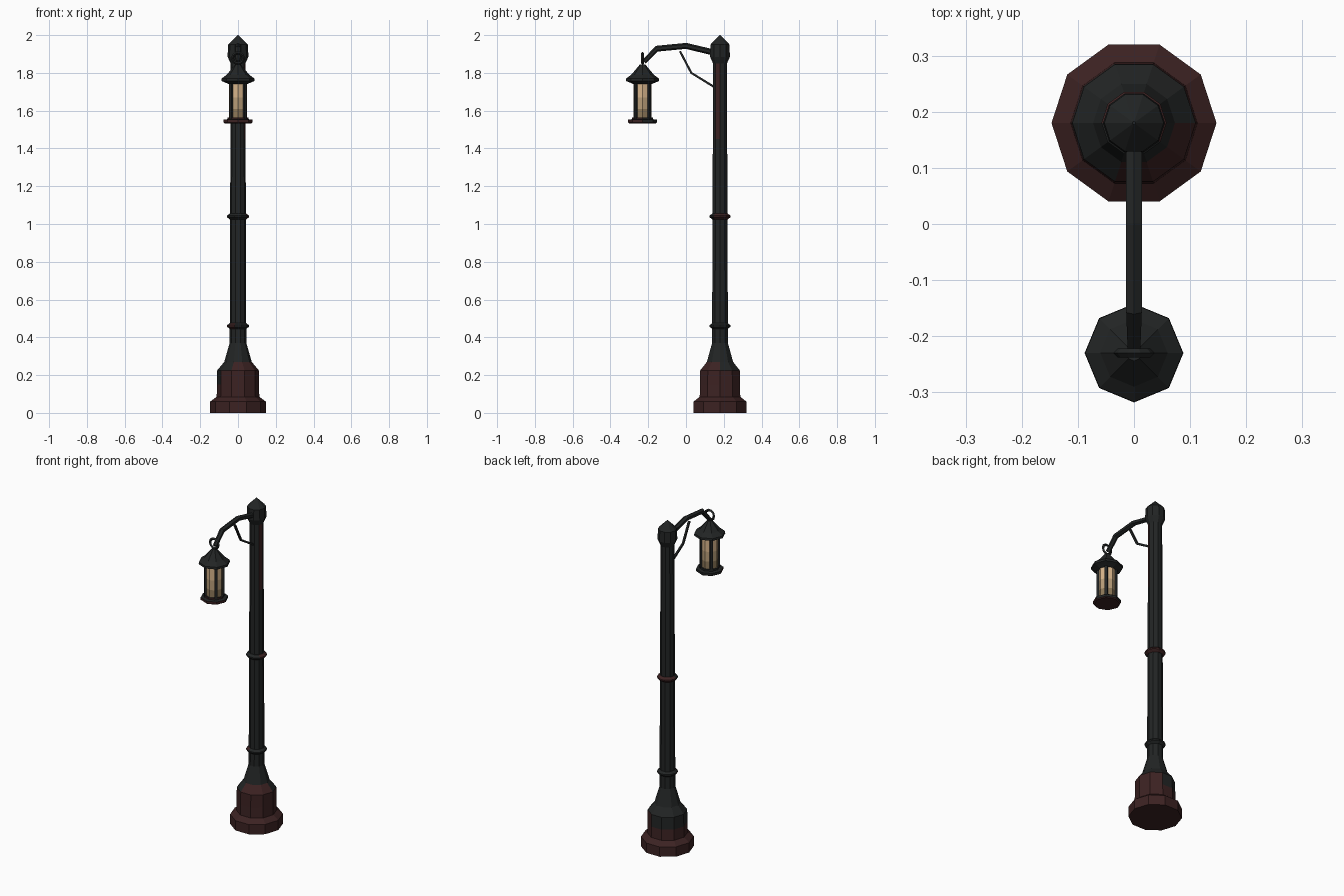
import bpy, bmesh, math
from mathutils import Vector

if "Cube" in bpy.data.objects:
    bpy.data.objects.remove(bpy.data.objects["Cube"])


def mat(name, rgb):
    m = bpy.data.materials.new(name)
    m.diffuse_color = (*rgb, 1)
    m.use_nodes = True
    m.node_tree.nodes["Principled BSDF"].inputs["Base Color"].default_value = m.diffuse_color
    return m


IRON = mat("dark_iron", (0.016, 0.018, 0.018))
RUST = mat("rust", (0.045, 0.016, 0.016))
GLOW = [mat("glass_low", (0.27, 0.19, 0.10)), mat("glass_mid", (0.48, 0.34, 0.19)),
        mat("glass_high", (0.68, 0.46, 0.26))]
POST_Y, LAMP_Y = 0.18, -0.23


def finish(name, bm, mats, rule=None):
    bmesh.ops.remove_doubles(bm, verts=bm.verts, dist=1e-5)
    bmesh.ops.recalc_face_normals(bm, faces=bm.faces)
    bm.normal_update()
    if rule:
        for f in bm.faces:
            f.material_index = rule(f.calc_center_median(), f.normal)
    me = bpy.data.meshes.new(name)
    bm.to_mesh(me)
    bm.free()
    for m in mats:
        me.materials.append(m)
    ob = bpy.data.objects.new(name, me)
    bpy.context.collection.objects.link(ob)
    return ob


def lathe(name, profile, sides, y, mats, rule=None):
    """Spin (radius, height) points into a closed faceted solid."""
    bm = bmesh.new()
    rings = []
    for r, z in profile:
        rings.append([bm.verts.new((r * math.cos(math.tau * i / sides),
                                    y + r * math.sin(math.tau * i / sides), z))
                      for i in range(sides)])
    for a, b in zip(rings, rings[1:]):
        for i in range(sides):
            j = (i + 1) % sides
            bm.faces.new((a[i], a[j], b[j], b[i]))
    bm.faces.new(rings[0])
    bm.faces.new(rings[-1])
    return finish(name, bm, mats, rule)


def bar(name, path, radii, sides):
    """Tube along a path of (y, z) points in the x = 0 plane."""
    pts = [Vector((0, y, z)) for y, z in path]
    bm = bmesh.new()
    rings = []
    for k, p in enumerate(pts):
        t = (pts[min(k + 1, len(pts) - 1)] - pts[max(k - 1, 0)]).normalized()
        n = Vector((1, 0, 0)).cross(t)
        rings.append([bm.verts.new(p + radii[k] * (
            Vector((1, 0, 0)) * math.cos(math.tau * (i + 0.5) / sides)
            + n * math.sin(math.tau * (i + 0.5) / sides))) for i in range(sides)])
    for a, b in zip(rings, rings[1:]):
        for i in range(sides):
            j = (i + 1) % sides
            bm.faces.new((a[i], a[j], b[j], b[i]))
    bm.faces.new(rings[0])
    bm.faces.new(rings[-1])
    return finish(name, bm, [IRON])


def base_rust(c, n):
    # Rust climbs higher on the front right of the foot
    ang = math.degrees(math.atan2(c.y - POST_Y, c.x))
    if c.z < 0.15:
        return 1
    if c.z < 0.22:
        return int(-130 < ang < 60)
    return int(c.z < 0.28 and -100 < ang < -10)


def post_rust(c, n):
    # Rust streak on the right side below the cap
    return int(1.44 < c.z < 1.9 and n.x > 0.9 and n.y < 0)


# Foot and post
lathe("foot", [(0.147, 0), (0.147, 0.06), (0.113, 0.085), (0.111, 0.15), (0.11, 0.225),
               (0.073, 0.27), (0.044, 0.37)], 10, POST_Y, [IRON, RUST], base_rust)
lathe("post", [(0.044, 0.37), (0.042, 1.0), (0.04, 1.45), (0.039, 1.85)],
      10, POST_Y, [IRON, RUST], post_rust)
lathe("cap", [(0.039, 1.85), (0.055, 1.885), (0.053, 1.95), (0.003, 2.0)],
      10, POST_Y, [IRON])

# Collars
for name, z, rule in (("lower_collar", 0.46, lambda c, n: int(n.x < -0.3 and n.y < -0.3)),
                      ("middle_collar", 1.04, lambda c, n: int(n.y > 0 or n.x > 0.6))):
    lathe(name, [(0.043, z - 0.016), (0.058, z - 0.004), (0.058, z + 0.004),
                 (0.043, z + 0.016)], 10, POST_Y, [IRON, RUST], rule)

# Bracket arm and brace
bar("arm", [(0.16, 1.905), (0.0, 1.943), (-0.155, 1.928), (-0.222, 1.858)],
    [0.016, 0.016, 0.016, 0.013], 6)
bar("brace", [(-0.032, 1.915), (0.028, 1.80), (0.15, 1.725)], [0.008] * 3, 4)

# Hanging ring
bpy.ops.mesh.primitive_torus_add(major_segments=10, minor_segments=4, major_radius=0.029,
                                 minor_radius=0.008, location=(0, LAMP_Y, 1.877),
                                 rotation=(math.pi / 2, 0, 0))
ring = bpy.context.object
ring.name = "hanging_ring"
ring.data.materials.append(IRON)

# Lantern
lathe("lantern_roof", [(0.052, 1.742), (0.07, 1.75), (0.088, 1.757), (0.087, 1.77),
                       (0.06, 1.79), (0.014, 1.845)], 8, LAMP_Y, [IRON])
lathe("lantern_glass", [(0.048, 1.55), (0.048, 1.61), (0.048, 1.67), (0.048, 1.75)],
      8, LAMP_Y, GLOW, lambda c, n: 0 if c.z < 1.61 else 1 if c.z < 1.67 else 2)
lathe("lantern_floor", [(0.070, 1.533), (0.077, 1.538), (0.077, 1.552), (0.056, 1.555),
                        (0.056, 1.565)], 8, LAMP_Y, [IRON, RUST],
      lambda c, n: int(n.z < -0.5 or n.y < -0.3))

# Upright frame bars at the four diagonals
for k in range(4):
    a = math.radians(45 + 90 * k)
    bpy.ops.mesh.primitive_cube_add(size=1, rotation=(0, 0, a), location=(
        0.049 * math.cos(a), LAMP_Y + 0.049 * math.sin(a), 1.653))
    post = bpy.context.object
    post.name = f"lantern_bar_{k + 1}"
    post.scale = (0.014, 0.016, 0.2)
    post.data.materials.append(IRON)
